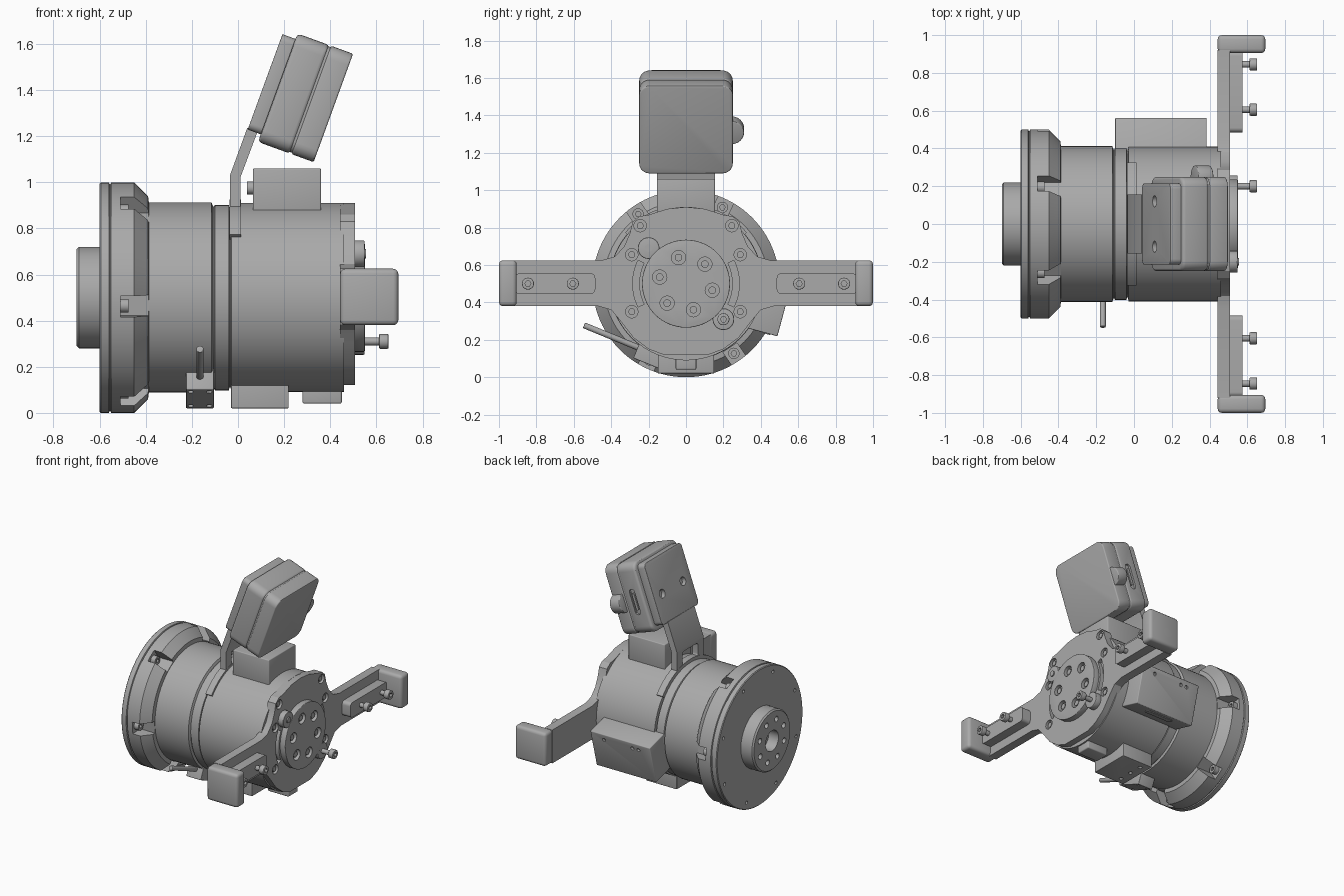
import bpy, bmesh, math
from mathutils import Matrix, Vector

cube = bpy.data.objects.get("Cube")
if cube:
    bpy.data.objects.remove(cube, do_unlink=True)

grey = bpy.data.materials.new("machined grey")
grey.use_nodes = True
colour = (0.40, 0.40, 0.40, 1)
grey.diffuse_color = colour
grey.node_tree.nodes["Principled BSDF"].inputs["Base Color"].default_value = colour

CZ = 0.5  # height of the main axis


def frame(origin, u, v, w):
    m = Matrix((u, v, w)).transposed().to_4x4()
    m.translation = Vector(origin)
    return m


def ring_points(n, radius, start=0.0):
    angles = [math.radians(start) + math.tau * i / n for i in range(n)]
    return [(radius * math.cos(a), radius * math.sin(a)) for a in angles]


# Local u, v, w frames: end-on (y, z, x), side (x, z, -y), camera (tilted)
END = frame((0, 0, CZ), (0, 1, 0), (0, 0, 1), (1, 0, 0))
SIDE = frame((0, 0, 0), (1, 0, 0), (0, 0, 1), (0, -1, 0))
ct, st = math.cos(math.radians(20)), math.sin(math.radians(20))
CAM = frame((0.172, 0, 1.41), (0, 1, 0), (st, 0, ct), (ct, 0, -st))


def radial(degrees):
    c, s = math.cos(math.radians(degrees)), math.sin(math.radians(degrees))
    return frame((0, 0, CZ), (1, 0, 0), (0, s, -c), (0, c, s))


def add_prism(bm, pts, w0, w1, m):
    low = [bm.verts.new(m @ Vector((u, v, w0))) for u, v in pts]
    high = [bm.verts.new(m @ Vector((u, v, w1))) for u, v in pts]
    bm.faces.new(low[::-1])
    bm.faces.new(high)
    for i in range(len(pts)):
        j = (i + 1) % len(pts)
        bm.faces.new((low[i], low[j], high[j], high[i]))


def apply(obj, mod):
    bpy.context.view_layer.objects.active = obj
    bpy.ops.object.modifier_apply(modifier=mod.name)


def finish(name, bm, bevel=0, cuts=None):
    bmesh.ops.recalc_face_normals(bm, faces=bm.faces)
    mesh = bpy.data.meshes.new(name)
    bm.to_mesh(mesh)
    bm.free()
    mesh.materials.append(grey)
    obj = bpy.data.objects.new(name, mesh)
    bpy.context.collection.objects.link(obj)
    if bevel:
        mod = obj.modifiers.new("bevel", "BEVEL")
        mod.width, mod.segments, mod.limit_method = bevel, 3, "ANGLE"
        mod.angle_limit = math.radians(40)
        apply(obj, mod)
    if cuts:
        cbm = bmesh.new()
        for cut in cuts:
            add_prism(cbm, *cut)
        cutter = finish(name + " cutter", cbm)
        cutter.hide_render = True
        mod = obj.modifiers.new("cut", "BOOLEAN")
        mod.operation, mod.solver, mod.object = "DIFFERENCE", "EXACT", cutter
        apply(obj, mod)
        bpy.data.objects.remove(cutter, do_unlink=True)
    bpy.ops.object.select_all(action="DESELECT")
    obj.select_set(True)
    bpy.context.view_layer.objects.active = obj
    bpy.ops.object.shade_smooth_by_angle(angle=math.radians(30))
    return obj


def prism(name, pts, w0, w1, m, bevel=0, cuts=None):
    bm = bmesh.new()
    add_prism(bm, pts, w0, w1, m)
    return finish(name, bm, bevel, cuts)


def rect(u0, u1, v0, v1):
    return [(u0, v0), (u1, v0), (u1, v1), (u0, v1)]


def rounded(hu, hv, r, cu=0, cv=0):
    pts = []
    for k, (su, sv) in enumerate(((1, 1), (-1, 1), (-1, -1), (1, -1))):
        for i in range(7):
            a = math.radians(90 * k + 15 * i)
            pts.append((cu + su * (hu - r) + r * math.cos(a), cv + sv * (hv - r) + r * math.sin(a)))
    return pts


def disc(r, u=0, v=0, n=24):
    return [(u + a, v + b) for a, b in ring_points(n, r)]


def lathe(name, profile, cuts=None, n=96):
    bm = bmesh.new()
    rings = [[bm.verts.new((x, a, CZ + b)) for a, b in ring_points(n, r)] for x, r in profile]
    for p, q in zip(rings, rings[1:]):
        for i in range(n):
            bm.faces.new((p[i], p[i - 1], q[i - 1], q[i]))
    bm.faces.new(rings[0])
    bm.faces.new(rings[-1])
    return finish(name, bm, 0, cuts)


# Rear hub and flange
hub_cuts = [(disc(0.075), -0.8, -0.62, END)]
hub_cuts += [(disc(0.02, u, v, 16), -0.8, -0.66, END) for u, v in ring_points(8, 0.15, 20)]
lathe("mounting_hub", [(-0.7, 0.21), (-0.69, 0.22), (-0.595, 0.22)], hub_cuts)
flange_cuts = [(rect(-0.51, -0.38, -0.045, 0.045), 0.415, 0.6, radial(4.5 + 60 * k)) for k in range(6)]
flange_cuts += [(disc(0.012, u, v, 12), -0.7, -0.58, END) for u, v in ring_points(8, 0.45, 20)]
lathe("flange", [(-0.6, 0.495), (-0.595, 0.5), (-0.56, 0.5), (-0.557, 0.492), (-0.553, 0.492),
                 (-0.55, 0.5), (-0.45, 0.5), (-0.39, 0.44), (-0.385, 0.40)], flange_cuts)
for k, (u, v) in enumerate(ring_points(6, 0.452, 4.5)):
    prism(f"flange_bolt_{k}", disc(0.03, u, v), -0.52, -0.475, END, 0, [(disc(0.015, u, v, 6), -0.49, -0.4, END)])

# Barrel and gear body
lathe("barrel", [(-0.39, 0.412), (-0.115, 0.412), (-0.108, 0.395), (-0.104, 0.395), (-0.10, 0.402),
                 (-0.04, 0.402), (-0.037, 0.39), (-0.032, 0.39), (-0.029, 0.41), (0.46, 0.41)])

# Front plate with both arms, bolt holes and curved slots
half = [(0.1, 0.90), (0.2, 0.868), (0.25, 0.86), (0.285, 0.83), (0.3, 0.77), (0.33, 0.70), (0.38, 0.645),
        (0.45, 0.625), (0.92, 0.625), (0.92, 0.38), (0.47, 0.38), (0.40, 0.36), (0.35, 0.30),
        (0.28, 0.21), (0.2, 0.15), (0.12, 0.12)]
half = [(y, z - CZ) for y, z in half]
outline = [(0, 0.41)] + half + [(-y, z) for y, z in reversed(half)]
bolts = [(s * y, z - CZ) for s in (1, -1) for y, z in ((0.245, 0.81), (0.29, 0.655), (0.29, 0.35))]
plate_cuts = [(disc(0.033, *p), 0.485, 0.6, END) for p in bolts]
for side in (0, 180):
    span = [math.radians(side + a) for a in range(-26, 27, 4)]
    slot = [(0.285 * math.cos(a), 0.285 * math.sin(a)) for a in span]
    slot += [(0.25 * math.cos(a), 0.25 * math.sin(a)) for a in reversed(span)]
    plate_cuts.append((slot, 0.48, 0.6, END))
prism("front_plate", outline, 0.443, 0.507, END, 0, plate_cuts)
for k, (u, v) in enumerate(bolts):
    prism(f"plate_bolt_{k}", disc(0.018, u, v), 0.48, 0.5, END)


def screw(name, y, z, x0):
    prism(name + "_shaft", disc(0.017, y, z), x0, 0.62, END)
    prism(name + "_head", disc(0.032, y, z), 0.612, 0.652, END, 0.004,
          [(disc(0.016, y, z, 6), 0.635, 0.7, END)])


# Arm ends, raised pads and screws
for s, label in ((1, "left"), (-1, "right")):
    y0, y1 = sorted((s * 0.905, s * 1.0))
    prism(label + "_arm_end", rect(y0, y1, -0.12, 0.125), 0.443, 0.695, END, 0.022)
    prism(label + "_arm_pad", rounded(0.215, 0.055, 0.025, s * 0.7), 0.5, 0.575, END)
    for k, y in enumerate((0.605, 0.845)):
        screw(f"{label}_arm_screw_{k}", s * y, 0, 0.56)

# Output disc with two ears
prism("output_disc", disc(0.235, n=64), 0.5, 0.55, END, 0.004,
      [(disc(0.038, u, v), 0.52, 0.6, END) for u, v in ring_points(6, 0.145, 46)])
for k, (u, v) in enumerate(ring_points(6, 0.145, 46)):
    prism(f"disc_bolt_{k}", disc(0.02, u, v), 0.515, 0.54, END)
for s, label in ((1, "lower"), (-1, "upper")):
    prism(label + "_ear", disc(0.058, s * 0.2, s * -0.19), 0.5, 0.548, END, 0.004)
screw("ear_screw", 0.2, -0.19, 0.54)
prism("ear_pin", disc(0.02, -0.2, 0.19), 0.54, 0.556, END)

# Side connector box, cable block with rod, underside boxes
side = radial(-15)
prism("side_box", rect(-0.1, 0.385, -0.145, 0.145), 0.3, 0.545, side, 0.006,
      [(disc(0.013, x, -0.1, 12), 0.53, 0.6, side) for x in (0.0, 0.05, 0.28)])
slot_frame = side @ Matrix.Rotation(math.radians(-90), 4, "X")
prism("side_socket", rounded(0.11, 0.025, 0.02, 0.14, -0.48), 0.14, 0.149, slot_frame)
block = radial(247.7)
prism("cable_block", rect(-0.225, -0.105, -0.11, 0.11), 0.34, 0.475, block, 0.004,
      [(disc(0.013, -0.165 + a, b, 12), 0.46, 0.6, block) for a in (-0.04, 0.04) for b in (-0.08, 0.08)])
rod = frame((-0.165, -0.24, 0.152), (1, 0, 0), (0, 0.38, 0.925), (0, -0.925, 0.38))
prism("cable_rod", disc(0.016), 0, 0.33, rod, 0.004)
under = radial(-90)
prism("under_box", rect(-0.03, 0.22, -0.15, 0.15), 0.3, 0.48, under, 0.004,
      [(disc(0.014, 0.03, b, 12), 0.465, 0.6, under) for b in (-0.1, 0, 0.1)])
prism("under_plug", rect(0.28, 0.45, -0.055, 0.055), 0.36, 0.46, under, 0.008)

# Top box and knob
prism("top_box", rect(0.065, 0.36, 0.86, 1.06), -0.155, 0.155, SIDE, 0.006)
prism("top_knob", disc(0.028, 0, 0.475), 0.04, 0.07, END)

# Camera bracket: saddle on the body, bent stem, tilted back plate
arc = [math.radians(a) for a in range(40, 141, 5)]
saddle = [(0.425 * math.cos(a), 0.425 * math.sin(a)) for a in arc]
saddle += [(0.36 * math.cos(a), 0.36 * math.sin(a)) for a in reversed(arc)]
prism("bracket_saddle", saddle, -0.037, 0.012, END)
prism("bracket_stem", [(-0.035, 0.82), (-0.035, 1.03), (0.04, 1.235), (0.085, 1.22), (0.01, 1.02), (0.01, 0.82)],
      -0.155, 0.155, SIDE, 0, [(rounded(0.09, 0.05, 0.02, 0, 0.46), -0.1, 0.05, END)])
prism("bracket_plate", rounded(0.215, 0.22, 0.03, 0, 0.005), -0.06, 0.005, CAM, 0.003,
      [(disc(0.03, u, -0.02), -0.1, -0.03, CAM) for u in (-0.12, 0.12)])

# Camera body in two shells, with side port and side bump
port = CAM @ frame((0, 0, 0), (0, 1, 0), (0, 0, 1), (1, 0, 0))
prism("camera_back", rounded(0.25, 0.25, 0.055), 0, 0.15, CAM, 0.018,
      [(rounded(0.09, 0.022, 0.02, -0.02, 0.08), 0.235, 0.3, port)])
prism("camera_port", rounded(0.06, 0.01, 0.009, -0.02, 0.08), 0.23, 0.247, port)
prism("camera_core", rounded(0.244, 0.244, 0.05), 0.1, 0.2, CAM)
prism("camera_front", rounded(0.25, 0.25, 0.055), 0.155, 0.257, CAM, 0.008)
prism("camera_bump", disc(0.065, 0.245, -0.02, 32), 0.165, 0.25, CAM, 0.006)
